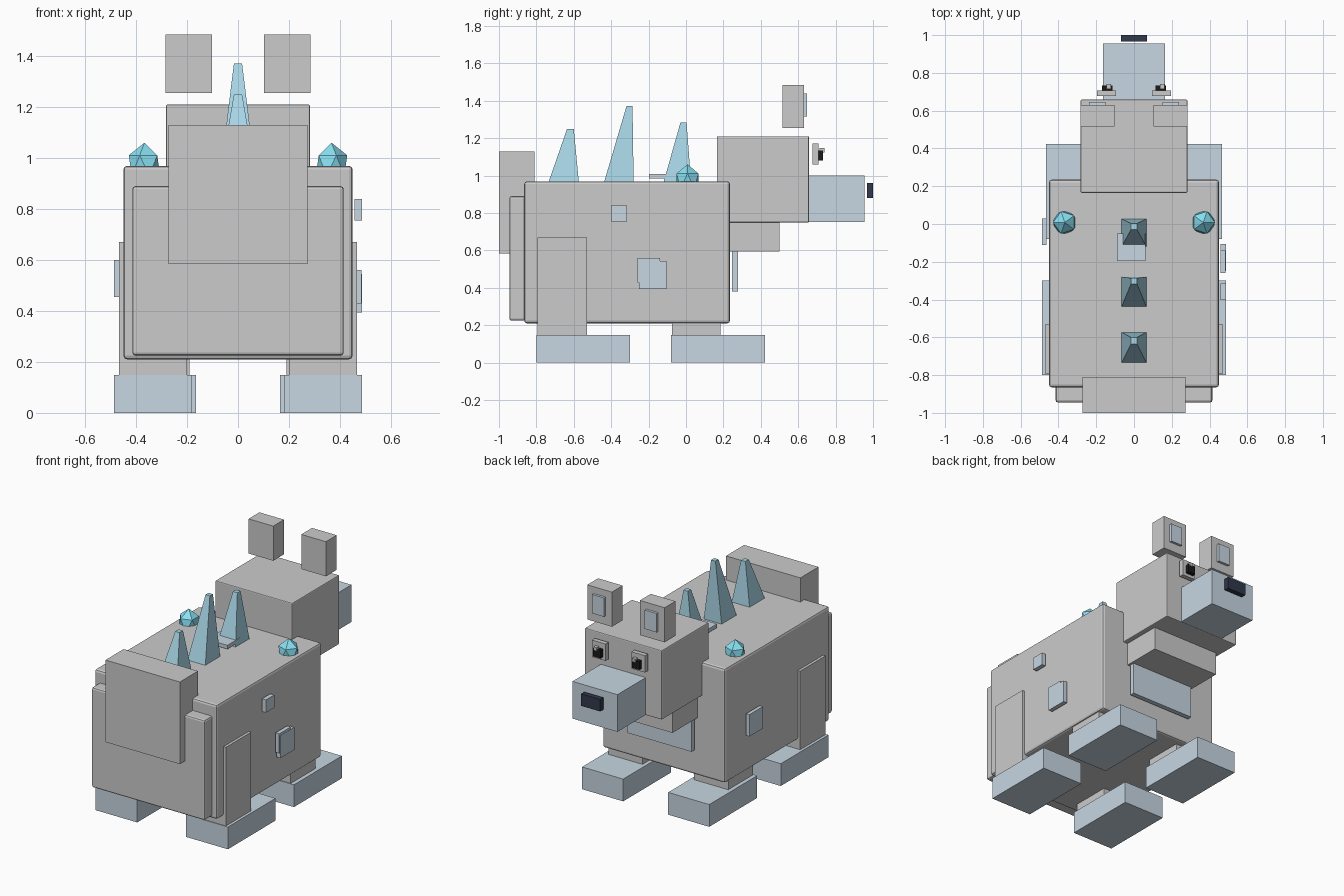
import bpy, bmesh
from mathutils import Matrix

if "Cube" in bpy.data.objects:
    bpy.data.objects.remove(bpy.data.objects["Cube"])


def material(name, rgb):
    m = bpy.data.materials.new(name)
    m.diffuse_color = (*rgb, 1)
    m.use_nodes = True
    m.node_tree.nodes["Principled BSDF"].inputs["Base Color"].default_value = m.diffuse_color
    return m


PALE = material("pale_blue", (0.58, 0.68, 0.76))
ICE = material("ice_blue", (0.40, 0.68, 0.80))
CYAN = material("cyan", (0.25, 0.75, 0.90))
DARK = material("dark", (0.03, 0.04, 0.07))
BLACK = material("black", (0.01, 0.01, 0.01))


def finish(name, bm, mat=None):
    bmesh.ops.recalc_face_normals(bm, faces=bm.faces)
    me = bpy.data.meshes.new(name)
    bm.to_mesh(me)
    bm.free()
    ob = bpy.data.objects.new(name, me)
    bpy.context.collection.objects.link(ob)
    if mat:
        me.materials.append(mat)
    return ob


def box(name, x, y, z, mat=None, bevel=0, top=None):
    """Box from (min, max) ranges; top gives (x, y) ranges for a tapered top."""
    bm = bmesh.new()
    bmesh.ops.create_cube(bm, size=1)
    for v in bm.verts:
        i, j, k = (int(c > 0) for c in v.co)
        tx, ty = top if top and k else (x, y)
        v.co = (tx[i], ty[j], z[k])
    ob = finish(name, bm, mat)
    if bevel:
        mod = ob.modifiers.new("bevel", "BEVEL")
        mod.width, mod.segments = bevel, 2
    return ob


def pair(name, x, y, z, mat=None):
    box(name + "_right", x, y, z, mat)
    box(name + "_left", (-x[1], -x[0]), y, z, mat)


# Torso, rump and tail
box("body", (-.45, .45), (-.865, .235), (.21, .97), bevel=.015)
box("rump", (-.415, .415), (-.945, -.7), (.225, .89), bevel=.012)
box("tail", (-.273, .273), (-1, -.81), (.585, 1.13))

# Head, neck and muzzle
box("head", (-.283, .283), (.165, .658), (.75, 1.21), bevel=.006)
box("neck", (-.25, .25), (.2, .5), (.595, .755))
box("chest_patch", (-.235, .235), (.245, .277), (.38, .62), PALE)
box("muzzle", (-.165, .165), (.6, .955), (.753, 1.0), PALE)
box("nose", (-.07, .07), (.967, 1), (.88, .96), DARK)

# Ears and eyes
pair("ear", (.103, .284), (.517, .63), (1.255, 1.485))
pair("inner_ear", (.15, .237), (.62, .647), (1.315, 1.44), PALE)
pair("eye", (.095, .195), (.677, .708), (1.06, 1.172))
pair("pupil", (.115, .17), (.703, .733), (1.08, 1.135), BLACK)
for s in (-.133, .15):
    box("eye_glint", (s - .012, s + .012), (.715, .74), (1.125, 1.148))

# Legs and feet
pair("rear_leg", (.2, .468), (-.795, -.53), (.14, .67))
pair("front_leg", (.19, .44), (-.075, .185), (.14, .6))
pair("rear_foot", (.18, .486), (-.8, -.3), (0, .148), PALE)
pair("front_foot", (.165, .467), (-.08, .423), (0, .148), PALE)

# Coat patches on the flanks and back
box("flank_patch_small", (.458, .487), (-.402, -.315), (.755, .84), PALE)
box("flank_patch_upper", (.458, .485), (-.26, -.14), (.43, .56), PALE)
box("flank_patch_lower", (.458, .487), (-.25, -.105), (.395, .545), PALE)
box("flank_patch_left", (-.487, -.463), (-.112, .03), (.455, .6), PALE)
box("back_patch", (-.09, .06), (-.197, -.05), (.985, 1.01), PALE)

# Spine spikes: (rear base, front base, rear tip, front tip, height)
for y0, y1, t0, t1, h in ((-.12, .027, -.03, .003, 1.283),
                          (-.438, -.28, -.318, -.286, 1.372),
                          (-.735, -.573, -.636, -.6, 1.25)):
    box("spine_spike", (-.066, .066), (y0, y1), (.965, h), ICE,
        top=((-.016, .016), (t0, t1)))

# Shoulder crystals
for s in (-1, 1):
    bm = bmesh.new()
    bmesh.ops.create_icosphere(bm, subdivisions=1, radius=.069,
                               matrix=Matrix.Diagonal((s, 1, 1.3, 1)))
    bmesh.ops.translate(bm, verts=bm.verts, vec=(s * .367, .008, .971))
    finish("shoulder_crystal", bm, CYAN)
